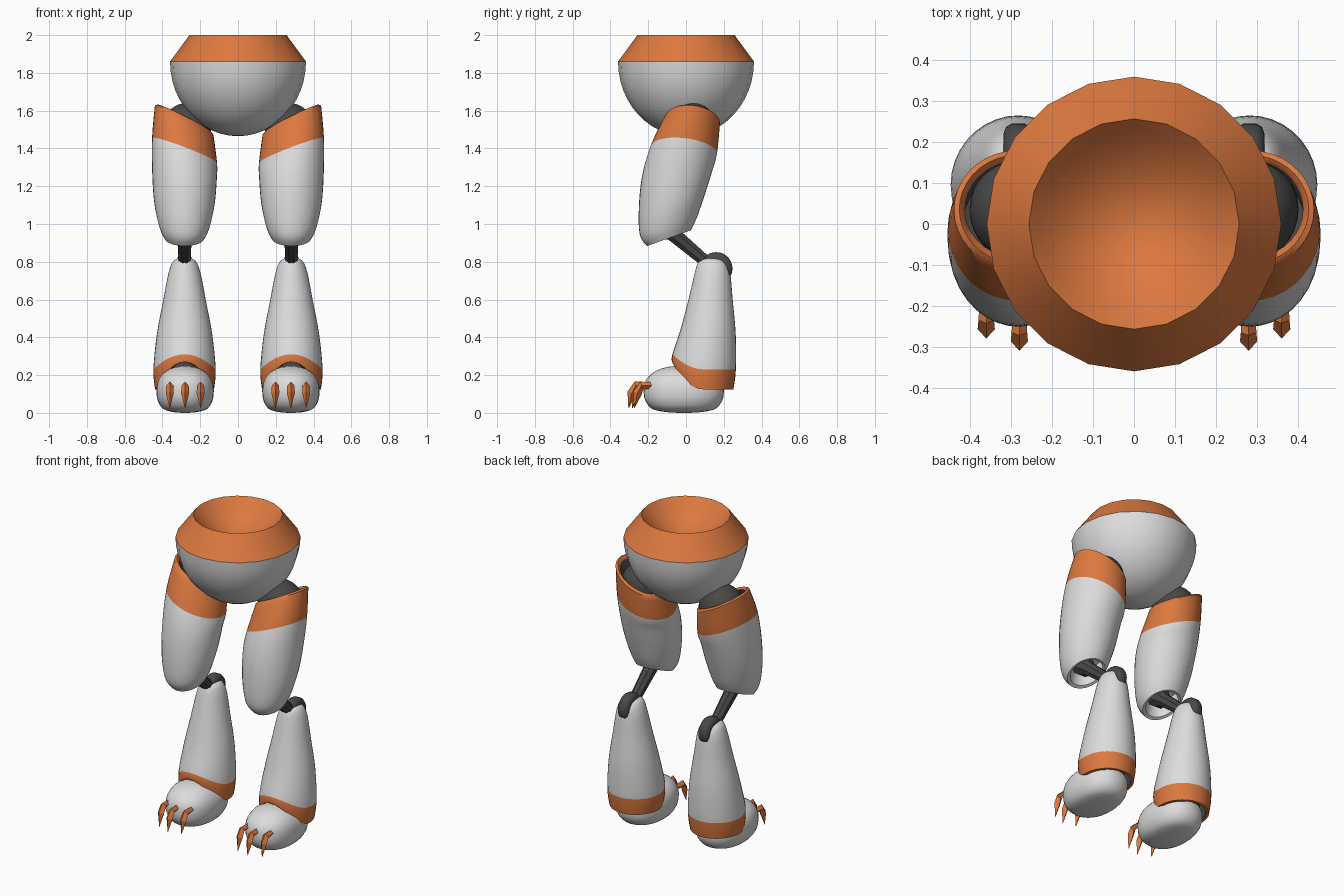
import bpy, bmesh, math
from mathutils import Vector, Matrix

if "Cube" in bpy.data.objects:
    bpy.data.objects.remove(bpy.data.objects["Cube"])

CX = 0.283  # leg centre line


def material(name, rgb):
    m = bpy.data.materials.new(name)
    m.diffuse_color = (*rgb, 1)
    m.use_nodes = True
    m.node_tree.nodes["Principled BSDF"].inputs["Base Color"].default_value = m.diffuse_color
    return m


WHITE = material("white shell", (0.72, 0.72, 0.72))
ORANGE = material("orange trim", (0.72, 0.19, 0.05))
DARK = material("dark joint", (0.065, 0.065, 0.065))
MATS = [WHITE, ORANGE, DARK]


def finish(name, bm, angle=35, mirror=True):
    bmesh.ops.remove_doubles(bm, verts=bm.verts, dist=1e-5)
    bmesh.ops.recalc_face_normals(bm, faces=bm.faces)
    me = bpy.data.meshes.new(name)
    bm.to_mesh(me)
    bm.free()
    for m in MATS:
        me.materials.append(m)
    for p in me.polygons:
        p.use_smooth = True
    me.set_sharp_from_angle(angle=math.radians(angle))
    ob = bpy.data.objects.new(name, me)
    bpy.context.collection.objects.link(ob)
    if mirror:
        ob.modifiers.new("Mirror", 'MIRROR').use_mirror_merge = False
    return ob


def loft(rings, mats):
    """Skin closed rings of points; mats gives one material index per gap."""
    bm = bmesh.new()
    rows = [[bm.verts.new(p) for p in r] for r in rings]
    n = len(rows[0])
    for k, (a, b) in enumerate(zip(rows, rows[1:])):
        for i in range(n):
            j = (i + 1) % n
            bm.faces.new((a[i], a[j], b[j], b[i])).material_index = mats[k]
    bm.faces.new(rows[0]).material_index = mats[0]
    bm.faces.new(rows[-1]).material_index = mats[-1]
    return bm


def ring(cx, cy, cz, rx, ry, sx=0, sy=0, arch=0, n=36):
    """Ellipse with a sloped plane and an optional raised front arch."""
    pts = []
    for i in range(n):
        a = math.tau * i / n
        c, s = math.cos(a), math.sin(a)
        pts.append((cx + rx * c, cy + ry * s,
                    cz + sx * rx * c + sy * ry * s + arch * max(0, -s) ** 2))
    return pts


def refine(rows, k=4):
    """Catmull-Rom through parameter rows."""
    out = []
    for i in range(len(rows) - 1):
        p0, p1 = rows[max(i - 1, 0)], rows[i]
        p2, p3 = rows[i + 1], rows[min(i + 2, len(rows) - 1)]
        for s in range(k):
            t = s / k
            out.append([0.5 * (2 * b + (c - a) * t + (2 * a - 5 * b + 4 * c - d) * t * t
                               + (3 * b - a - 3 * c + d) * t ** 3)
                        for a, b, c, d in zip(p0, p1, p2, p3)])
    return out + [list(rows[-1])]


def ball(name, centre, size, mat, shape=None):
    bm = bmesh.new()
    bmesh.ops.create_uvsphere(bm, u_segments=32, v_segments=18, radius=1)
    for v in bm.verts:
        co = shape(v.co) if shape else v.co
        v.co = Vector(centre) + Vector(size) * co
    for f in bm.faces:
        f.material_index = mat
    return finish(name, bm, 60)


# Pelvis: bowl, conical trim and hollow top
prof = []
for i in range(13):
    a = math.pi / 2 * i / 12
    prof.append((0.36 * math.sin(a) + 1e-4 * (i == 0), 1.86 - 0.395 * math.cos(a)))
prof.append((0.257, 2.0))
for i in range(1, 9):
    t = 1 - i / 8
    prof.append((max(0.257 * t, 1e-4), 2.0 - 0.15 * (1 - t * t)))
bm = loft([ring(0, 0, z, r, r, n=20) for r, z in prof],
          [0 if k < 12 else 1 for k in range(len(prof) - 1)])
finish("pelvis", bm, 30, mirror=False)

# Thigh: sloped shell with trim collar, hollow at both ends
thigh = refine([
    (CX, -0.09, 0.925, 0.105, 0.115, 0, 0.36),
    (CX, -0.094, 0.985, 0.133, 0.15, 0, 0.30),
    (CX, -0.077, 1.11, 0.160, 0.173, 0, 0.20),
    (CX, -0.05, 1.255, 0.171, 0.184, 0.08, 0.05),
    (CX, -0.012, 1.39, 0.172, 0.176, 0.38, -0.10),
    (CX + 0.002, 0.035, 1.55, 0.155, 0.145, 0.50, -0.10)])
lower = [(CX, -0.07, 1.03, 0.09, 0.095, 0, 0.36), (CX, -0.088, 0.93, 0.09, 0.098, 0, 0.36)]
upper = [(CX + 0.002, 0.036, 1.56, 0.142, 0.132, 0.5, -0.1),
         (CX + 0.002, 0.036, 1.55, 0.128, 0.118, 0.5, -0.1),
         (CX, 0.0, 1.42, 0.135, 0.13, 0.3, -0.1)]
mats = [0, 0] + [0] * 16 + [1] * 4 + [1, 1, 2]
finish("thigh", loft([ring(*r) for r in lower + thigh + upper], mats), 45)

# Hip joint
ball("hip_joint", (0.272, 0.035, 1.505), (0.13, 0.13, 0.135), 2)

# Knee rod: faceted, flared at the thigh
rod_axis = Vector((0, 0.22, -0.185)).normalized()
side = Vector((1, 0, 0))
up = rod_axis.cross(side)
rings = []
for t, r in ((-0.10, 0.065), (0.0, 0.058), (0.03, 0.042), (0.24, 0.034), (0.29, 0.03)):
    c = Vector((CX, -0.09, 0.965)) + rod_axis * t
    rings.append([c + (side * math.cos(a) + up * math.sin(a)) * r
                  for a in (math.tau * (i + 0.5) / 8 for i in range(8))])
finish("knee_rod", loft(rings, [2] * 4), 30)

# Knee hinge: rounded disc across the shin top
disc = [(-0.036, 0.06), (-0.030, 0.077), (-0.015, 0.086),
        (0.015, 0.086), (0.030, 0.077), (0.036, 0.06)]
rings = [[(CX + x, 0.16 + r * math.cos(a), 0.765 + r * math.sin(a))
          for a in (math.tau * i / 28 for i in range(28))] for x, r in disc]
finish("knee_hinge", loft(rings, [2] * 5), 50)

# Shin: flared shell with arched ankle trim
shin = refine([
    (CX, 0.135, 0.818, 0.035, 0.045, 0, 0, 0),
    (CX, 0.138, 0.80, 0.062, 0.073, 0, 0, 0),
    (CX, 0.140, 0.74, 0.085, 0.094, 0, 0, 0),
    (CX, 0.130, 0.60, 0.112, 0.117, 0, 0, 0),
    (CX, 0.116, 0.42, 0.146, 0.147, 0, 0, 0.015),
    (CX, 0.096, 0.23, 0.165, 0.168, 0, 0, 0.08),
    (CX, 0.088, 0.125, 0.156, 0.163, 0, 0, 0.145)])
inner = [(CX, 0.088, 0.125, 0.138, 0.145, 0, 0, 0.145),
         (CX, 0.095, 0.26, 0.135, 0.14, 0, 0, 0.06)]
mats = [0] * 20 + [1] * 4 + [1, 2]
finish("shin", loft([ring(*r) for r in shin + inner], mats), 45)

# Ankle joint
ball("ankle_joint", (CX, 0.06, 0.18), (0.118, 0.135, 0.10), 2)


# Foot: rounded block, lower at the heel
def foot_shape(co):
    def sq(v, e):
        return math.copysign(abs(v) ** e, v)
    y = sq(co.y, 0.85)
    z = sq(co.z, 0.85)
    if z > 0:
        z *= 1.0 - 0.22 * max(0, y + 0.2)
    return Vector((sq(co.x, 0.92), y, z))


ball("foot", (CX - 0.003, -0.012, 0.115), (0.152, 0.213, 0.135), 0, foot_shape).data
foot = bpy.data.objects["foot"].data
for v in foot.vertices:
    v.co.z = max(v.co.z, 0.0) if v.co.z > 0.02 else 0.02 + (v.co.z - 0.02) * 0.5

# Claws: diamond section bent downwards
for i, (x, y) in enumerate(((0.198, 0.02), (0.28, 0.0), (0.361, 0.03))):
    path = [(-0.17, 0.145, 0.014, 0, 1), (-0.265, 0.145, 0.019, -0.35, 1),
            (-0.287, 0.105, 0.021, -1, 0.35), (-0.304, 0.025, 0.001, -1, 0)]
    rings = []
    for py, pz, r, ny, nz in path:
        c = Vector((x, py + y, pz))
        n = Vector((0, ny, nz)).normalized() * r * 1.15
        s = Vector((r, 0, 0))
        rings.append([c + s, c + n, c - s, c - n])
    finish("claw_%d" % (i + 1), loft(rings, [1] * 3), 20)
